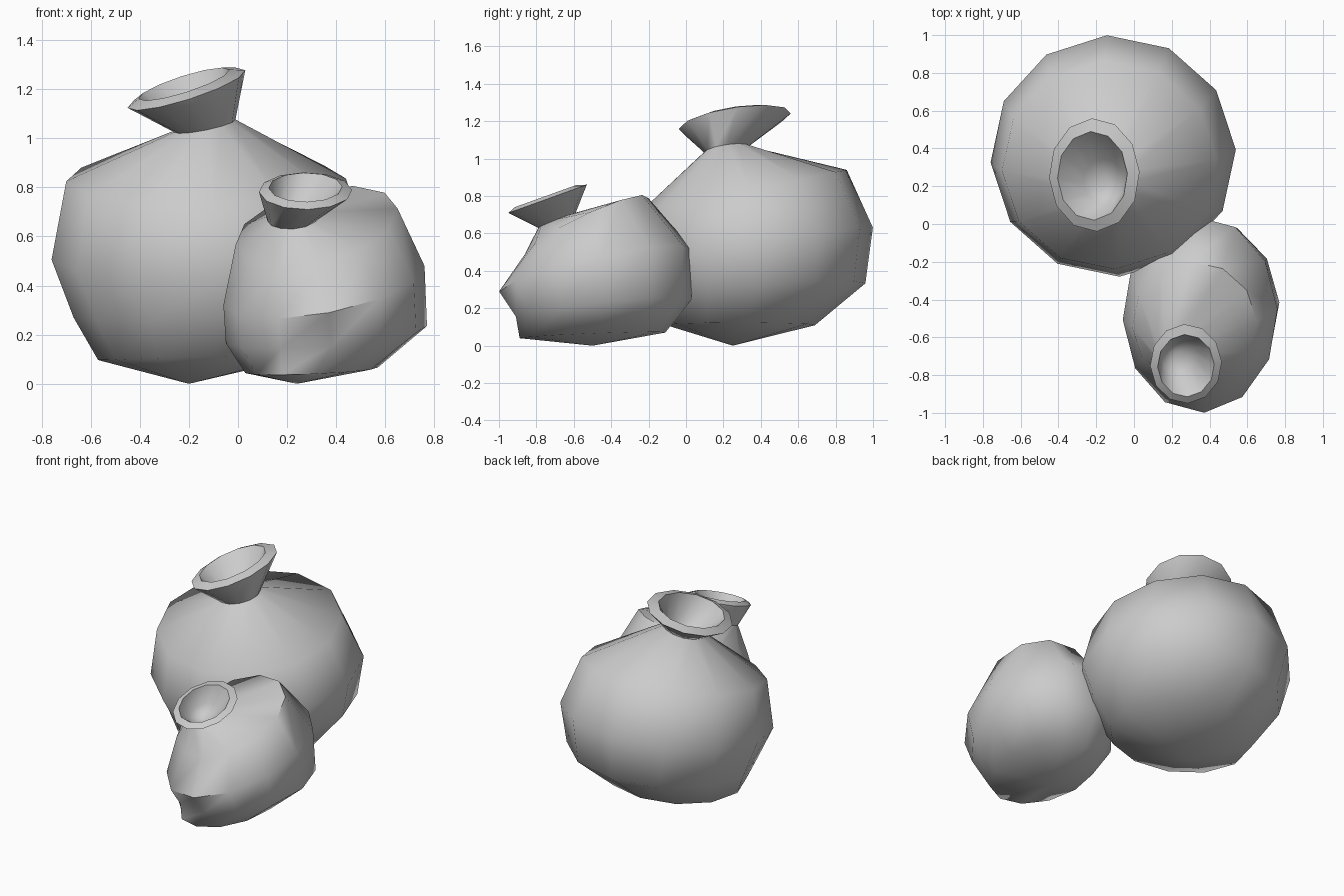
import bpy, bmesh, math

if "Cube" in bpy.data.objects:
    bpy.data.objects.remove(bpy.data.objects["Cube"])

SIDES = 12


def loft(name, rings, start=None, end=None, angle=60, phase=3):
    """Skin tilted elliptical rings: (cx, cy, cz, rx, ry, slope_x, slope_y)."""
    bm = bmesh.new()
    loops = []
    for cx, cy, cz, rx, ry, sx, sy in rings:
        loop = []
        for i in range(SIDES):
            a = 2 * math.pi * i / SIDES + math.radians(phase)
            dx, dy = rx * math.cos(a), ry * math.sin(a)
            loop.append(bm.verts.new((cx + dx, cy + dy, cz + sx * dx + sy * dy)))
        loops.append(loop)
    for a, b in zip(loops, loops[1:]):
        for i in range(SIDES):
            j = (i + 1) % SIDES
            bm.faces.new((a[i], a[j], b[j], b[i]))
    # Close either end with a fan to a pole
    for pole, loop in ((start, loops[0]), (end, loops[-1])):
        if pole:
            p = bm.verts.new(pole)
            for i in range(SIDES):
                bm.faces.new((loop[i], loop[(i + 1) % SIDES], p))
    bmesh.ops.recalc_face_normals(bm, faces=bm.faces)
    mesh = bpy.data.meshes.new(name)
    bm.to_mesh(mesh)
    bm.free()
    ob = bpy.data.objects.new(name, mesh)
    bpy.context.collection.objects.link(ob)
    bpy.ops.object.select_all(action='DESELECT')
    ob.select_set(True)
    bpy.context.view_layer.objects.active = ob
    bpy.ops.object.shade_smooth_by_angle(angle=math.radians(angle))
    return ob


def pot(name, body, base_pole, neck, lip, inner, throat, cup_pole):
    # Rounded lopsided belly, rising to the neck
    loft(name + "_body", body + [neck], start=base_pole)
    # Flared mouth: outer wall, flat lip, inner bowl
    loft(name + "_mouth", [neck, lip, inner, throat], start=cup_pole,
         end=cup_pole, angle=50)


# Large pot at the back
pot("large_pot",
    body=[(-0.12, 0.29, 0.11, 0.45, 0.40, 0.03, 0.00),
          (-0.09, 0.38, 0.30, 0.58, 0.58, 0.05, 0.06),
          (-0.11, 0.36, 0.53, 0.65, 0.64, 0.03, 0.16),
          (-0.13, 0.31, 0.83, 0.57, 0.55, 0.00, 0.20)],
    base_pole=(-0.20, 0.25, 0.0),
    neck=(-0.135, 0.215, 1.05, 0.125, 0.12, 0.20, 0.15),
    lip=(-0.21, 0.26, 1.20, 0.24, 0.30, 0.31, 0.15),
    inner=(-0.22, 0.255, 1.22, 0.185, 0.235, 0.31, 0.15),
    throat=(-0.16, 0.225, 1.08, 0.11, 0.12, 0.20, 0.15),
    cup_pole=(-0.14, 0.21, 1.02))

# Small pot at the front, leaning forward
pot("small_pot",
    body=[(0.30, -0.50, 0.055, 0.27, 0.39, 0.04, 0.04),
          (0.36, -0.44, 0.20, 0.41, 0.47, 0.08, 0.10),
          (0.35, -0.48, 0.40, 0.41, 0.52, 0.18, 0.22),
          (0.32, -0.53, 0.64, 0.33, 0.33, 0.20, 0.46)],
    base_pole=(0.24, -0.50, 0.0),
    neck=(0.22, -0.69, 0.67, 0.10, 0.10, 0.05, 0.40),
    lip=(0.275, -0.74, 0.785, 0.19, 0.21, 0.0, 0.36),
    inner=(0.275, -0.75, 0.80, 0.15, 0.165, 0.0, 0.36),
    throat=(0.235, -0.70, 0.70, 0.09, 0.09, 0.05, 0.40),
    cup_pole=(0.22, -0.68, 0.65))
